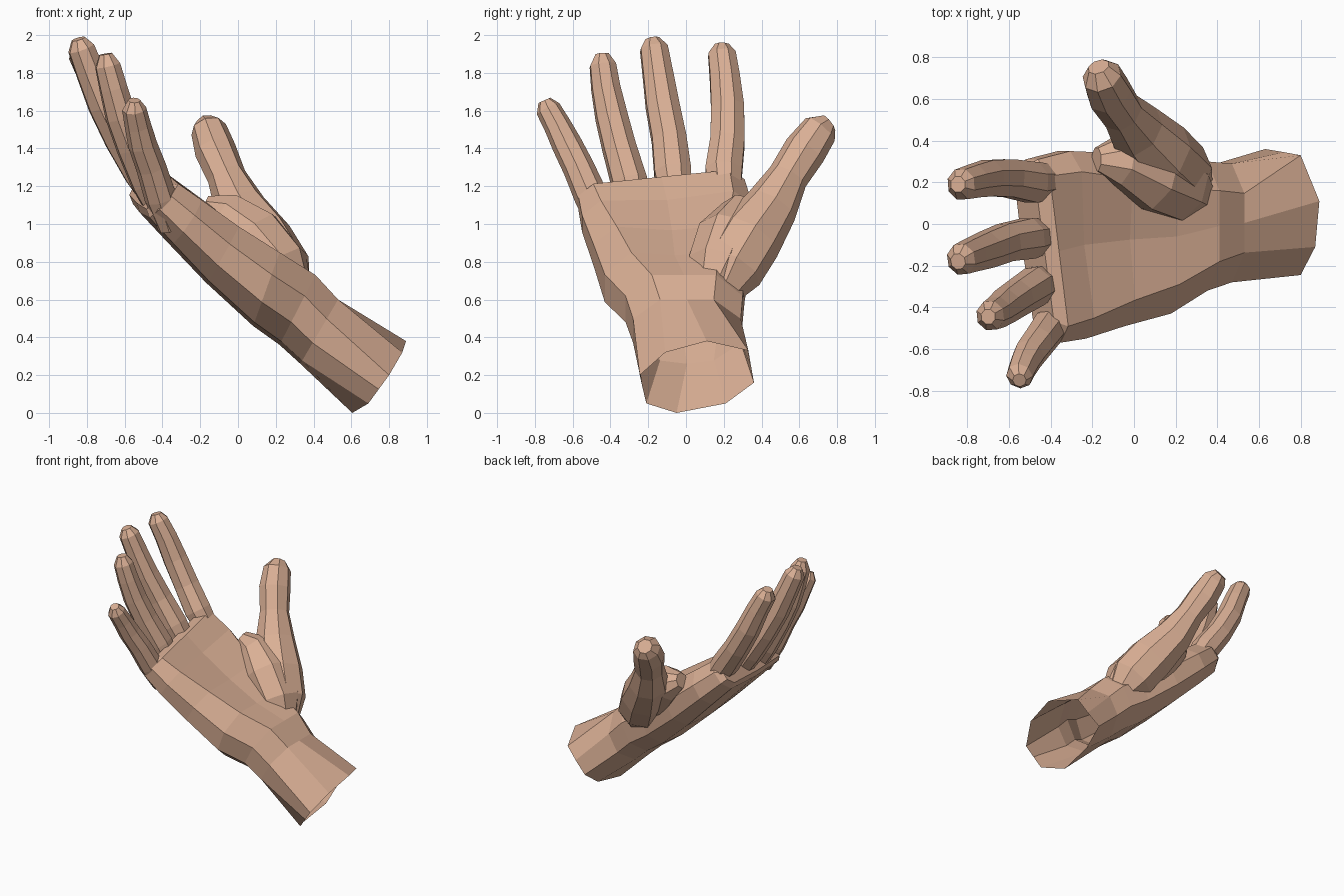
import bpy, bmesh, math
from mathutils import Vector

skin = bpy.data.materials.new("skin")
skin.diffuse_color = (0.70, 0.43, 0.30, 1)
PALM_NORMAL = Vector((0.64, 0, 0.77))
HAND_DIR = Vector((-0.77, 0, 0.64))


def loft(name, rings, cap_start=True):
    """Skin a row of rings; the far end is always capped."""
    bm = bmesh.new()
    rows = [[bm.verts.new(p) for p in r] for r in rings]
    n = len(rows[0])
    for a, b in zip(rows, rows[1:]):
        for i in range(n):
            j = (i + 1) % n
            bm.faces.new((a[i], a[j], b[j], b[i]))
    bm.faces.new(rows[-1])
    if cap_start:
        bm.faces.new(rows[0])
    bmesh.ops.recalc_face_normals(bm, faces=bm.faces)
    me = bpy.data.meshes.new(name)
    bm.to_mesh(me)
    bm.free()
    me.materials.append(skin)
    ob = bpy.data.objects.new(name, me)
    bpy.context.collection.objects.link(ob)
    return ob


def digit(name, path, radii, sides=8, flat=0.95):
    """Faceted finger along a path of centres."""
    pts = [Vector(p) for p in path]
    rings = []
    for i, p in enumerate(pts):
        t = (pts[min(i + 1, len(pts) - 1)] - pts[max(i - 1, 0)]).normalized()
        v = (PALM_NORMAL - t * PALM_NORMAL.dot(t)).normalized()
        u = t.cross(v)
        angs = [2 * math.pi * (k + 0.5) / sides for k in range(sides)]
        rings.append([p + (u * math.cos(a) + v * flat * math.sin(a)) * radii[i] for a in angs])
    return loft(name, rings)


# Palm: palm-side (x, z), back-side (x, z), y min, y max,
# flat width share, hollow of the palm, slant of the ring towards the index side
stations = [
    (0.53, 0.60, 0.33, 0.26, -0.28, 0.29, 0.50, 0.00, 0.00),
    (0.41, 0.73, 0.22, 0.36, -0.32, 0.30, 0.55, 0.00, 0.00),
    (0.22, 0.85, 0.08, 0.46, -0.43, 0.31, 0.62, 0.02, 0.00),
    (0.00, 0.99, -0.17, 0.69, -0.49, 0.34, 0.70, 0.03, 0.01),
    (-0.22, 1.15, -0.38, 0.91, -0.55, 0.35, 0.78, 0.03, 0.05),
    (-0.36, 1.25, -0.52, 1.06, -0.57, 0.31, 0.82, 0.00, 0.07),
    (-0.43, 1.24, -0.535, 1.11, -0.53, 0.28, 0.85, 0.00, 0.07),
]
# Open wrist end, tilted a little around the arm
wrist = [(0.80, 0.33, 0.33), (0.72, 0.345, 0.245), (0.63, 0.36, 0.16), (0.62, 0.21, 0.05), (0.605, -0.05, 0.0),
         (0.69, -0.21, 0.05), (0.745, -0.228, 0.125), (0.80, -0.245, 0.20), (0.87, -0.11, 0.32), (0.89, 0.11, 0.38)]
rings = [[Vector(p) for p in wrist]]
for ux, uz, lx, lz, y0, y1, k, dish, slant in stations:
    up, low = Vector((ux, 0, uz)), Vector((lx, 0, lz))
    mid, half = (up + low) / 2, (up - low) / 2
    section = [(k, 1), (1, 0.4), (1, -0.35), (k, -0.9), (0, -1),
               (-k, -0.9), (-1, -0.35), (-1, 0.4), (-k, 1), (0, 1)]
    ring = []
    for j, (a, b) in enumerate(section):
        p = mid + half * b + HAND_DIR * slant * a
        p.y = (y0 + y1) / 2 + a * (y1 - y0) / 2
        if j == 9:
            p -= PALM_NORMAL * dish
        ring.append(p)
    rings.append(ring)
loft("palm_and_wrist", rings, cap_start=False)

# Fingers
finger_r = (0.08, 0.105, 0.098, 0.094, 0.085, 0.078, 0.04)
fingers = {
    "index_finger": ([(-0.37, 0.21, 1.10), (-0.49, 0.20, 1.28), (-0.60, 0.22, 1.44), (-0.70, 0.22, 1.62),
                      (-0.77, 0.205, 1.78), (-0.83, 0.19, 1.90), (-0.845, 0.19, 1.95)], 1.0),
    "middle_finger": ([(-0.40, -0.05, 1.08), (-0.51, -0.07, 1.27), (-0.62, -0.09, 1.45), (-0.71, -0.125, 1.63),
                       (-0.78, -0.15, 1.80), (-0.83, -0.17, 1.93), (-0.845, -0.18, 1.98)], 1.0),
    "ring_finger": ([(-0.39, -0.26, 1.03), (-0.475, -0.30, 1.22), (-0.56, -0.355, 1.41), (-0.62, -0.395, 1.57),
                     (-0.66, -0.425, 1.72), (-0.69, -0.44, 1.84), (-0.70, -0.445, 1.90)], 0.95),
    "little_finger": ([(-0.36, -0.44, 0.98), (-0.41, -0.50, 1.14), (-0.46, -0.57, 1.30), (-0.505, -0.63, 1.42),
                       (-0.53, -0.68, 1.52), (-0.55, -0.73, 1.61), (-0.55, -0.75, 1.655)], 0.86),
}
for name, (path, s) in fingers.items():
    digit(name, path, [r * s for r in finger_r])

# Thumb
digit("thumb",
      [(0.29, 0.17, 0.62), (0.22, 0.23, 0.76), (0.12, 0.33, 0.92), (0.01, 0.45, 1.09),
       (-0.06, 0.54, 1.25), (-0.12, 0.63, 1.39), (-0.155, 0.71, 1.50), (-0.17, 0.755, 1.535)],
      [0.10, 0.18, 0.18, 0.145, 0.108, 0.115, 0.10, 0.055])

# Fleshy mound running into the web between thumb and index finger
digit("thumb_mound",
      [(0.32, 0.12, 0.62), (0.22, 0.18, 0.76), (0.08, 0.24, 0.92), (-0.07, 0.31, 1.05), (-0.18, 0.31, 1.10)],
      [0.09, 0.18, 0.19, 0.135, 0.06])
